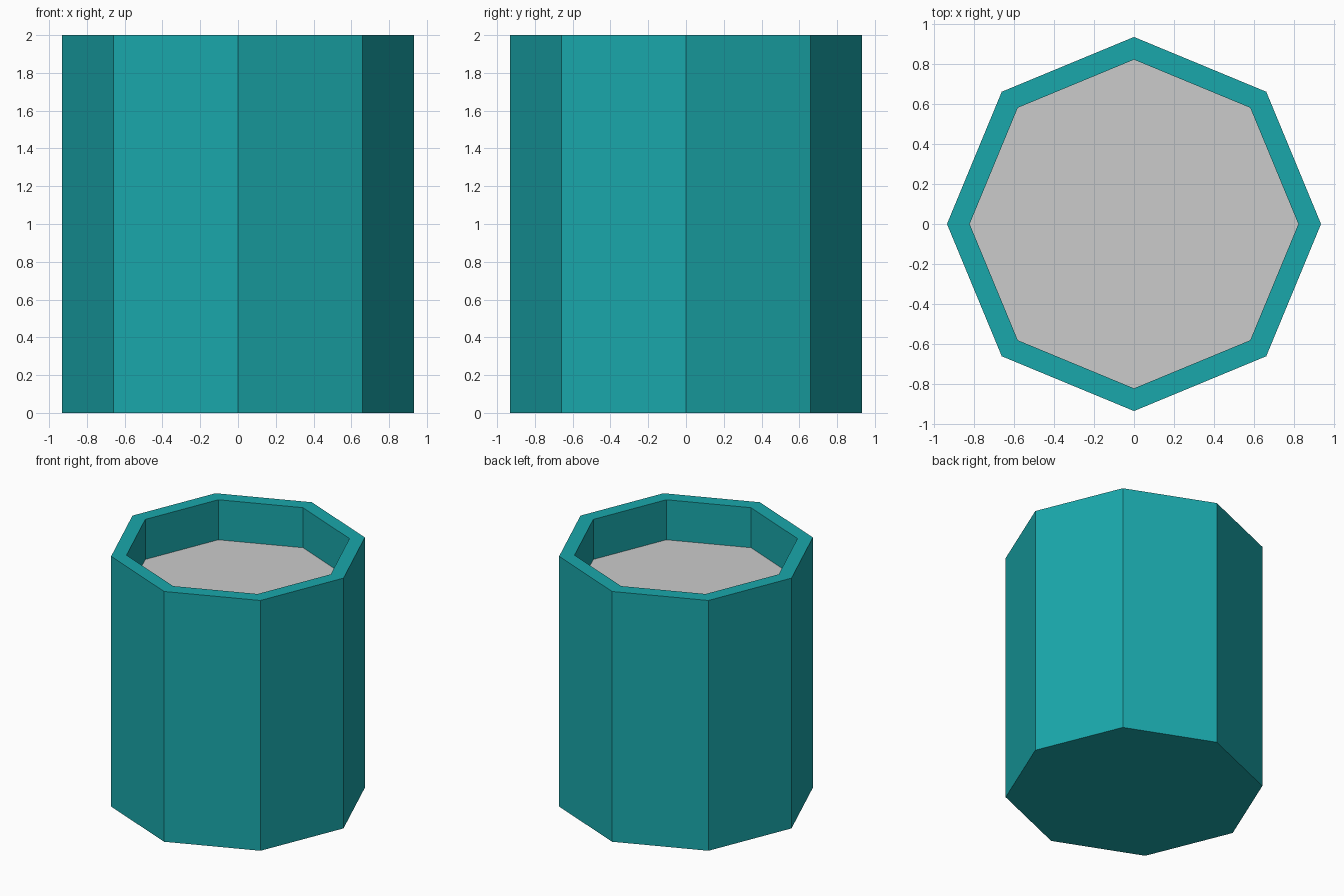
import bpy, bmesh
from math import cos, sin, tau

if "Cube" in bpy.data.objects:
    bpy.data.objects.remove(bpy.data.objects["Cube"])

SIDES = 8
OUTER, INNER = 0.933, 0.82
HEIGHT, SOIL_Z = 2.0, 1.68

teal = bpy.data.materials.new("teal")
teal.diffuse_color = (0.01, 0.39, 0.41, 1)
teal.use_nodes = True
teal.node_tree.nodes["Principled BSDF"].inputs["Base Color"].default_value = teal.diffuse_color


def ring(bm, radius, z):
    return [bm.verts.new((radius * cos(tau * i / SIDES), radius * sin(tau * i / SIDES), z))
            for i in range(SIDES)]


def finish(name, bm, material=None):
    mesh = bpy.data.meshes.new(name)
    bm.to_mesh(mesh)
    bm.free()
    obj = bpy.data.objects.new(name, mesh)
    bpy.context.collection.objects.link(obj)
    if material:
        mesh.materials.append(material)
    return obj


# Octagonal pot: closed base, outer wall, flat rim, inner wall down to the fill
bm = bmesh.new()
profile = [(OUTER, 0), (OUTER, HEIGHT), (INNER, HEIGHT), (INNER, SOIL_Z)]
rings = [ring(bm, r, z) for r, z in profile]
for low, high in zip(rings, rings[1:]):
    for i in range(SIDES):
        j = (i + 1) % SIDES
        bm.faces.new((low[i], low[j], high[j], high[i]))
bm.faces.new(rings[0][::-1])
finish("pot", bm, teal)

# Grey fill surface closing the inside of the pot
bm = bmesh.new()
bm.faces.new(ring(bm, INNER, SOIL_Z))
finish("fill_surface", bm)
